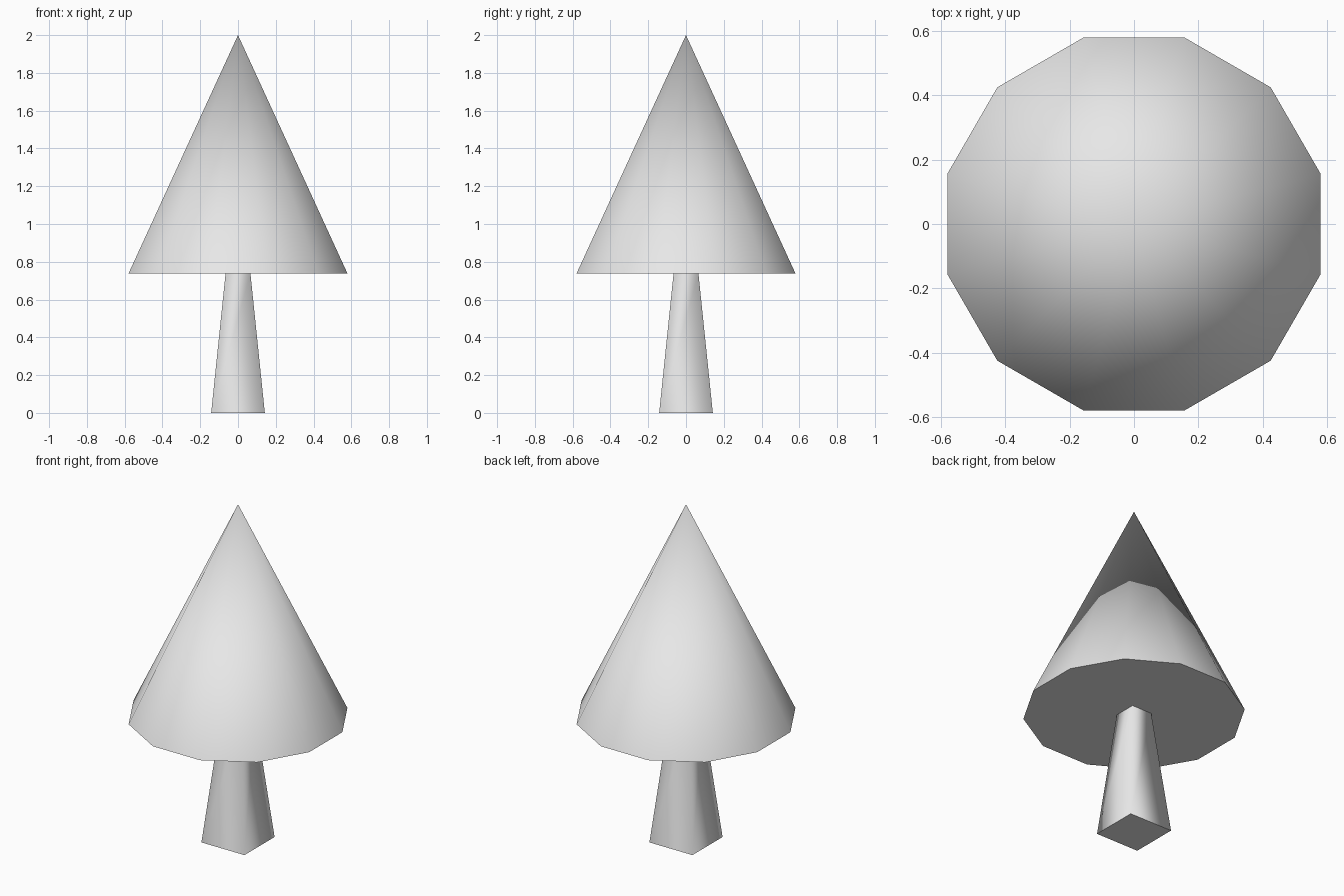
import bpy, bmesh, math

default = bpy.data.objects.get("Cube")
if default:
    bpy.data.objects.remove(default, do_unlink=True)

# Single plain colour
grey = bpy.data.materials.new("plain_grey")
grey.use_nodes = True
colour = (0.8, 0.8, 0.8, 1.0)
grey.diffuse_color = colour
grey.node_tree.nodes["Principled BSDF"].inputs["Base Color"].default_value = colour


def ring(bm, sides, half_width, z):
    """Ring of vertices with flat sides facing the axes."""
    radius = half_width / math.cos(math.pi / sides)
    angles = [2 * math.pi * (i + 0.5) / sides for i in range(sides)]
    return [bm.verts.new((radius * math.cos(a), radius * math.sin(a), z)) for a in angles]


def tapered(name, sides, bottom, top, z0, z1):
    """Smooth-sided taper with sharp flat ends; top of zero makes a point."""
    bm = bmesh.new()
    low = ring(bm, sides, bottom, z0)
    caps = [bm.faces.new(low[::-1])]
    if top:
        high = ring(bm, sides, top, z1)
        caps.append(bm.faces.new(high))
    else:
        tip = bm.verts.new((0, 0, z1))
    for i in range(sides):
        j = (i + 1) % sides
        upper = [high[j], high[i]] if top else [tip]
        bm.faces.new([low[i], low[j]] + upper).smooth = True
    for cap in caps:
        for edge in cap.edges:
            edge.smooth = False
    mesh = bpy.data.meshes.new(name)
    bm.to_mesh(mesh)
    bm.free()
    mesh.materials.append(grey)
    obj = bpy.data.objects.new(name, mesh)
    bpy.context.collection.objects.link(obj)
    return obj


# Square trunk and twelve-sided foliage cone
tapered("trunk", 4, 0.142, 0.066, 0.0, 0.737)
tapered("foliage", 12, 0.58, 0, 0.737, 2.0)
